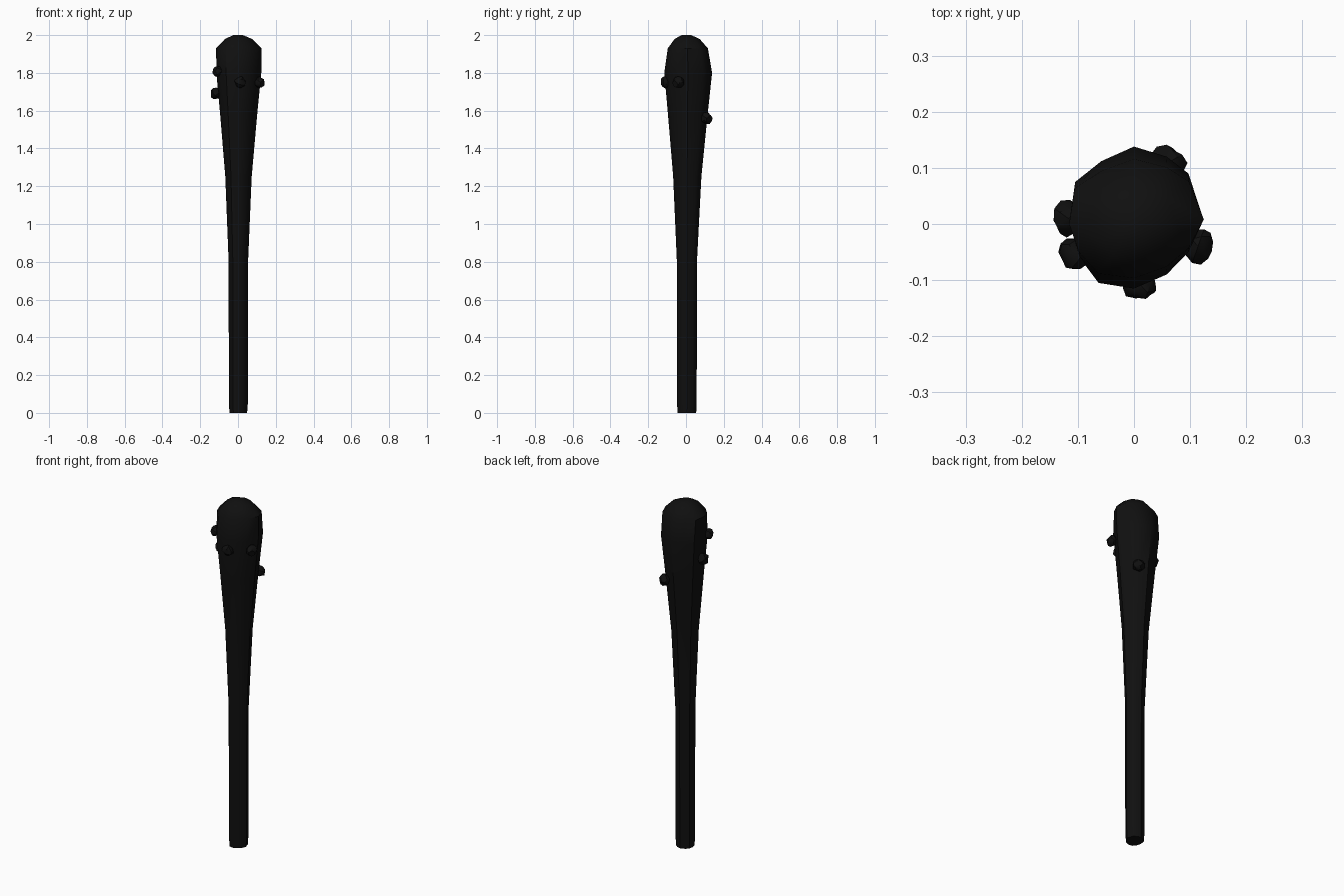
import bpy, bmesh, math, random
from mathutils import Vector

cube = bpy.data.objects.get("Cube")
if cube:
    bpy.data.objects.remove(cube, do_unlink=True)
random.seed(4)

# Charred wood colour
black = bpy.data.materials.new("charred_black")
black.use_nodes = True
black.diffuse_color = (0.005, 0.005, 0.005, 1)
black.node_tree.nodes["Principled BSDF"].inputs["Base Color"].default_value = black.diffuse_color


def finish(name, bm, angle):
    bmesh.ops.recalc_face_normals(bm, faces=bm.faces)
    mesh = bpy.data.meshes.new(name)
    bm.to_mesh(mesh)
    bm.free()
    mesh.materials.append(black)
    obj = bpy.data.objects.new(name, mesh)
    bpy.context.collection.objects.link(obj)
    bpy.ops.object.select_all(action="DESELECT")
    obj.select_set(True)
    bpy.context.view_layer.objects.active = obj
    bpy.ops.object.shade_smooth_by_angle(angle=math.radians(angle))
    return obj


# Club body: an uneven cross-section scaled along the height
section = [(0.127, 0.01), (0.1, 0.09), (0.06, 0.12), (0, 0.138), (-0.06, 0.112),
           (-0.108, 0.075), (-0.118, 0), (-0.1, -0.06), (-0.065, -0.105),
           (0, -0.115), (0.06, -0.09), (0.1, -0.05)]
# height, x scale, y scale
profile = [(0, 0.38, 0.39), (0.05, 0.41, 0.41), (0.8, 0.42, 0.42), (1.25, 0.57, 0.59),
           (1.58, 0.8, 0.83), (1.8, 0.97, 1), (1.93, 0.98, 0.84),
           (1.98, 0.58, 0.52), (2, 0.2, 0.2)]
bm = bmesh.new()
rings = [[bm.verts.new((x * sx, y * sy, z)) for x, y in section] for z, sx, sy in profile]
for low, high in zip(rings, rings[1:]):
    for i in range(len(section)):
        j = (i + 1) % len(section)
        bm.faces.new((low[i], low[j], high[j], high[i]))
bm.faces.new(rings[0])
bm.faces.new(rings[-1])
finish("club_body", bm, 40)


# Lumpy wood knots around the head
def knot(name, x, y, z, radius):
    bm = bmesh.new()
    bmesh.ops.create_icosphere(bm, subdivisions=2, radius=radius)
    for v in bm.verts:
        v.co *= random.uniform(0.82, 1.12)
        v.co.z *= 0.85
    obj = finish(name, bm, 30)
    obj.location = (x, y, z)
    obj.rotation_euler = Vector((x, y, 0)).to_track_quat("Z", "Y").to_euler()


knot("right_upper_knot", -0.108, -0.052, 1.81, 0.03)
knot("right_lower_knot", -0.117, 0.01, 1.69, 0.033)
knot("front_knot", 0.013, -0.11, 1.75, 0.031)
knot("left_knot", 0.114, -0.04, 1.75, 0.031)
knot("back_knot", 0.062, 0.11, 1.56, 0.033)
